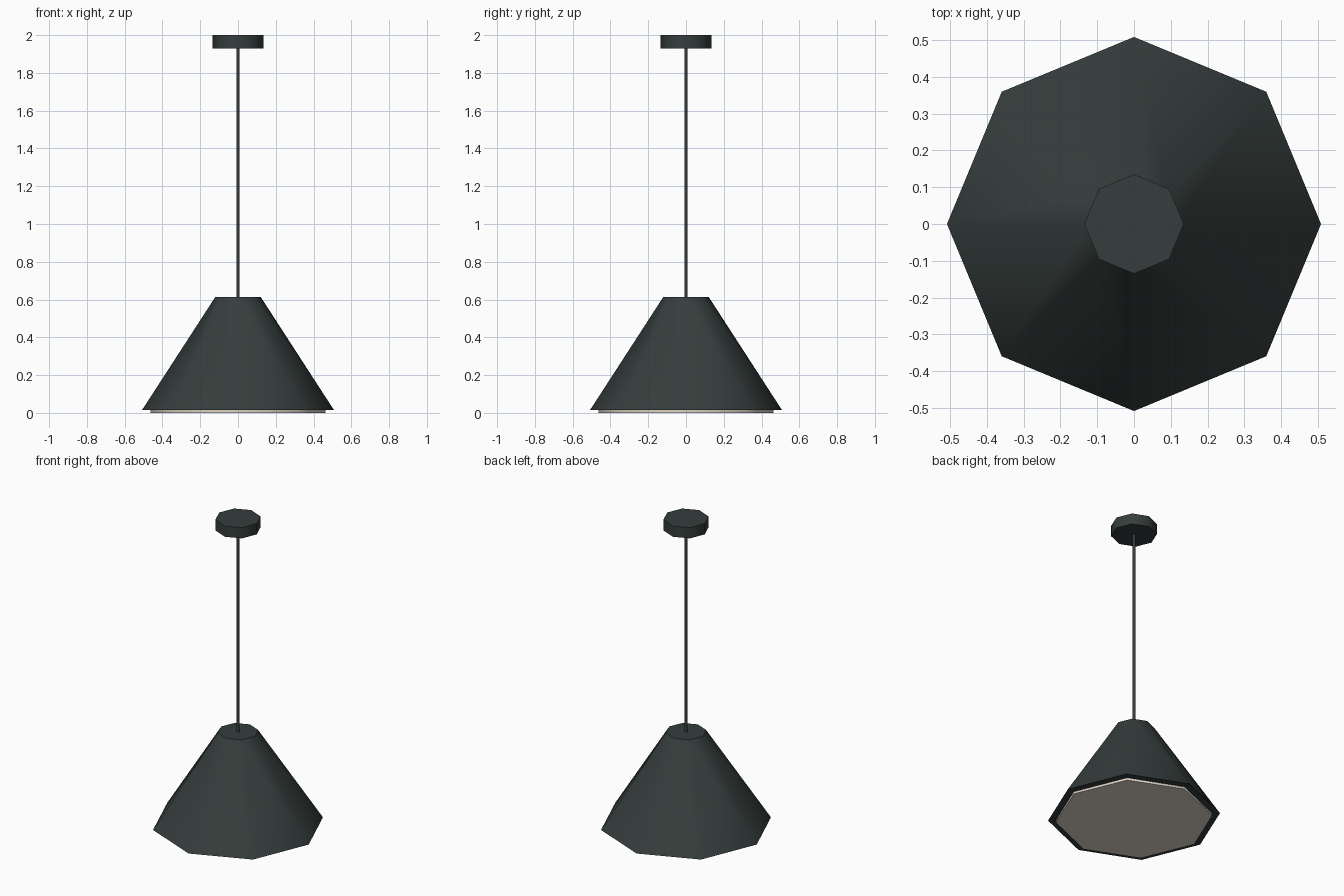
import bpy, math

if "Cube" in bpy.data.objects:
    bpy.data.objects.remove(bpy.data.objects["Cube"])


def material(name, rgb):
    m = bpy.data.materials.new(name)
    m.diffuse_color = (*rgb, 1)
    m.use_nodes = True
    m.node_tree.nodes["Principled BSDF"].inputs["Base Color"].default_value = m.diffuse_color
    return m


dark = material("dark_metal", (0.036, 0.048, 0.046))
cream = material("cream_diffuser", (0.72, 0.65, 0.57))


def prism(name, r_low, r_high, z0, z1, mat):
    """Eight-sided frustum with corners on the x and y axes."""
    bpy.ops.mesh.primitive_cone_add(vertices=8, radius1=r_low, radius2=r_high,
                                    depth=z1 - z0, location=(0, 0, (z0 + z1) / 2))
    ob = bpy.context.object
    ob.name = name
    ob.data.materials.append(mat)
    # Sides blend softly, rims stay crisp
    bpy.ops.object.shade_smooth_by_angle(angle=math.radians(50))
    return ob


# Glowing panel peeking out below the shade
prism("diffuser", 0.462, 0.462, 0.0, 0.03, cream)
# Tapered lamp shade
prism("shade", 0.508, 0.12, 0.015, 0.614, dark)
# Hanging rod
prism("rod", 0.009, 0.009, 0.60, 1.94, dark)
# Ceiling mount
prism("canopy", 0.135, 0.135, 1.93, 2.0, dark)
